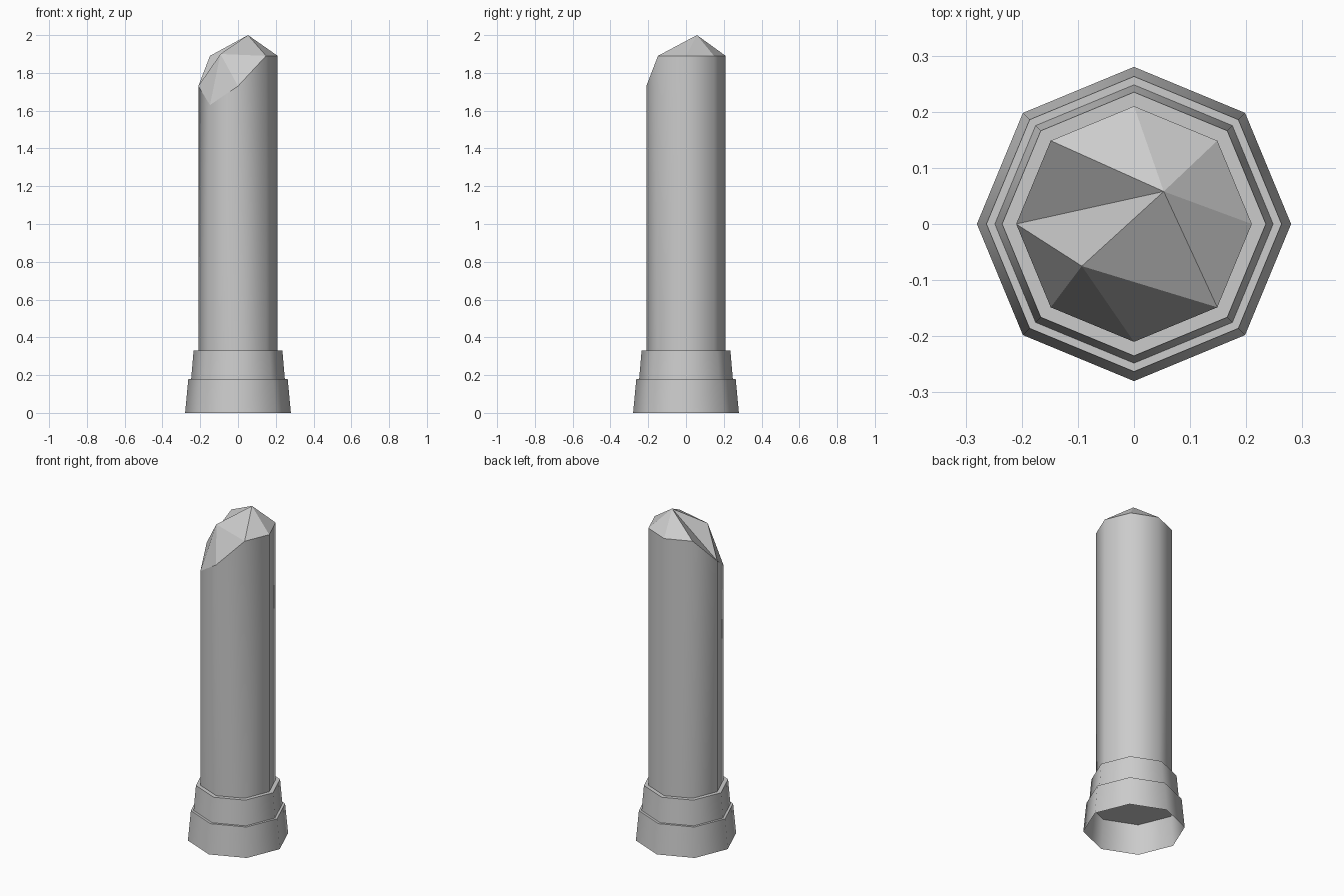
import bpy, bmesh, math

if "Cube" in bpy.data.objects:
    bpy.data.objects.remove(bpy.data.objects["Cube"])

SIDES = 8
grey = bpy.data.materials.new("stone grey")
grey.diffuse_color = (0.6, 0.6, 0.6, 1)
grey.use_nodes = True
grey.node_tree.nodes["Principled BSDF"].inputs["Base Color"].default_value = grey.diffuse_color


def ring(bm, r, heights):
    """Octagon of vertices with a corner on +x; one height per corner."""
    return [bm.verts.new((r * math.cos(math.tau * i / SIDES),
                          r * math.sin(math.tau * i / SIDES), z))
            for i, z in enumerate(heights)]


def bridge(bm, a, b, smooth):
    for i in range(SIDES):
        j = (i + 1) % SIDES
        bm.faces.new((a[i], a[j], b[j], b[i])).smooth = smooth


def finish(bm, name):
    me = bpy.data.meshes.new(name)
    bm.to_mesh(me)
    bm.free()
    me.materials.append(grey)
    bpy.context.collection.objects.link(bpy.data.objects.new(name, me))


def collar(name, r0, r1, z0, z1):
    """Tapered hollow band with a flat ledge reaching in to the shaft."""
    bm = bmesh.new()
    low, high, inner = (ring(bm, r, [z] * SIDES)
                        for r, z in ((r0, z0), (r1, z1), (0.21, z1)))
    bridge(bm, low, high, True)
    bridge(bm, high, inner, False)
    finish(bm, name)


# Stepped base
collar("lower_base", 0.28, 0.263, 0, 0.18)
collar("upper_base", 0.248, 0.235, 0.18, 0.33)

# Shaft with a slanting broken rim, starting inside the base
bm = bmesh.new()
bottom = ring(bm, 0.21, [0.18] * SIDES)
rim = ring(bm, 0.21, [1.89, 1.89, 1.89, 1.89, 1.73, 1.63, 1.73, 1.89])
bridge(bm, bottom, rim, True)
bm.faces.new(bottom[::-1])

# Broken crown: two peaks fanned out to the rim
peak = bm.verts.new((0.053, 0.058, 2.0))
knob = bm.verts.new((-0.093, -0.075, 1.90))
for i in range(SIDES):
    tip = knob if i in (4, 5, 6) else peak
    bm.faces.new((rim[i], rim[(i + 1) % SIDES], tip))
bm.faces.new((rim[4], knob, peak))
bm.faces.new((knob, rim[7], peak))
finish(bm, "broken_shaft")
